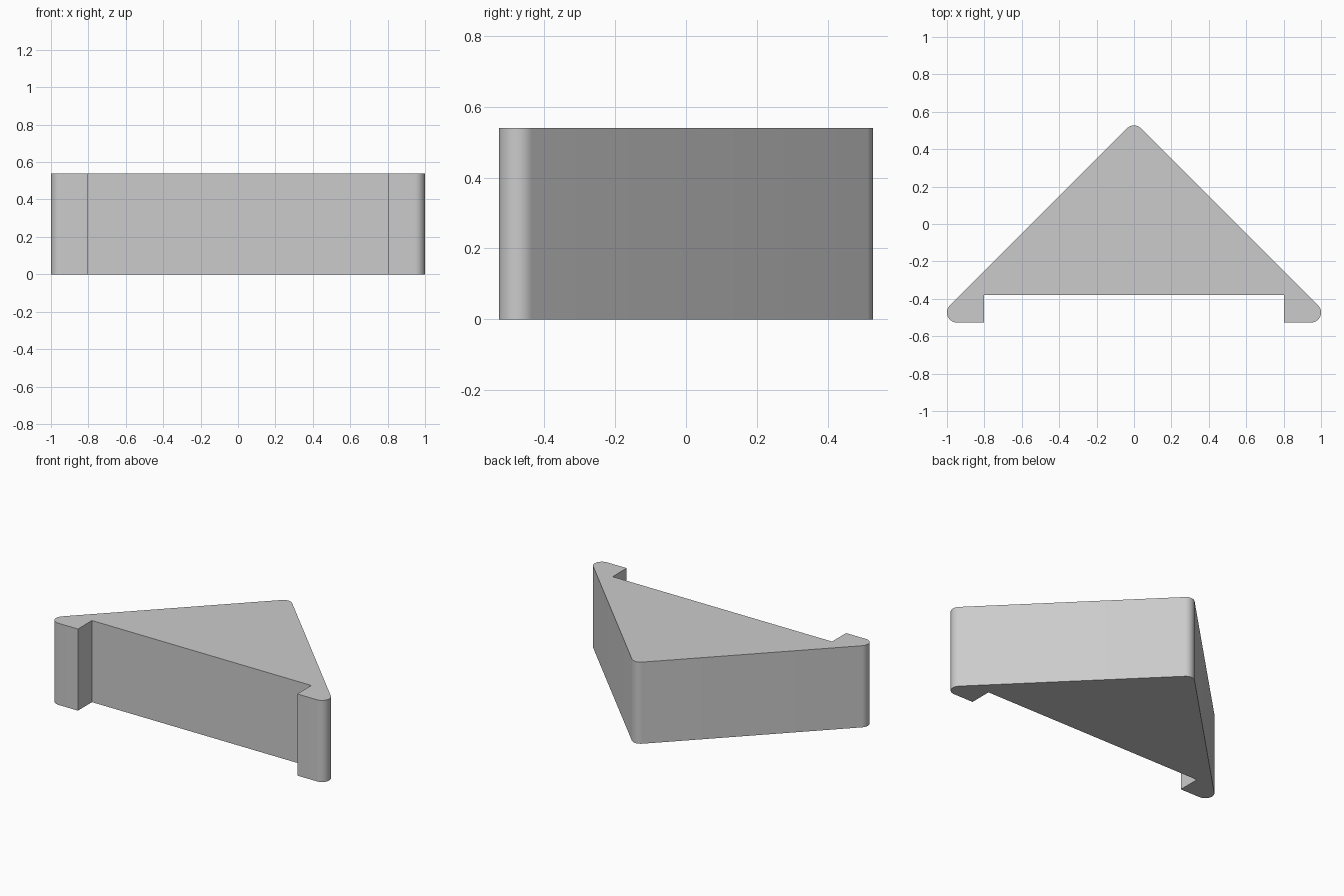
import bpy
import bmesh
from math import cos, sin, radians

HEIGHT = 0.54
RADIUS = 0.054
BACK = 0.527          # half depth
FOOT_INNER = 0.803    # inner face of each foot
RECESS = -0.38        # front wall between the feet

cube = bpy.data.objects.get("Cube")
if cube:
    bpy.data.objects.remove(cube, do_unlink=True)

grey = bpy.data.materials.new("plain grey")
grey.use_nodes = True
colour = (0.6, 0.6, 0.6, 1)
grey.diffuse_color = colour
grey.node_tree.nodes["Principled BSDF"].inputs["Base Color"].default_value = colour


def arc(cx, cy, start, end, steps):
    """Points along a rounded corner, angles in degrees."""
    angles = [radians(start + (end - start) * i / steps) for i in range(steps + 1)]
    return [(cx + RADIUS * cos(a), cy + RADIUS * sin(a)) for a in angles]


# Half outline: foot, rounded side corner, then half of the rounded apex
right_half = [(FOOT_INNER, RECESS), (FOOT_INNER, -BACK)]
right_half += arc(1 - RADIUS, RADIUS - BACK, -90, 45, 18)
right_half += arc(0, BACK - RADIUS, 45, 90, 6)
left_half = [(-x, y) for x, y in reversed(right_half[:-1])]

# Extruded wedge body
bm = bmesh.new()
base = bm.faces.new([bm.verts.new((x, y, 0)) for x, y in right_half + left_half])
result = bmesh.ops.extrude_face_region(bm, geom=[base])
top_verts = [v for v in result["geom"] if isinstance(v, bmesh.types.BMVert)]
bmesh.ops.translate(bm, verts=top_verts, vec=(0, 0, HEIGHT))
bmesh.ops.recalc_face_normals(bm, faces=bm.faces)

mesh = bpy.data.meshes.new("wedge_block")
bm.to_mesh(mesh)
bm.free()
mesh.materials.append(grey)
block = bpy.data.objects.new("wedge_block", mesh)
bpy.context.collection.objects.link(block)

bpy.ops.object.select_all(action="DESELECT")
block.select_set(True)
bpy.context.view_layer.objects.active = block
bpy.ops.object.shade_smooth_by_angle(angle=radians(30))
